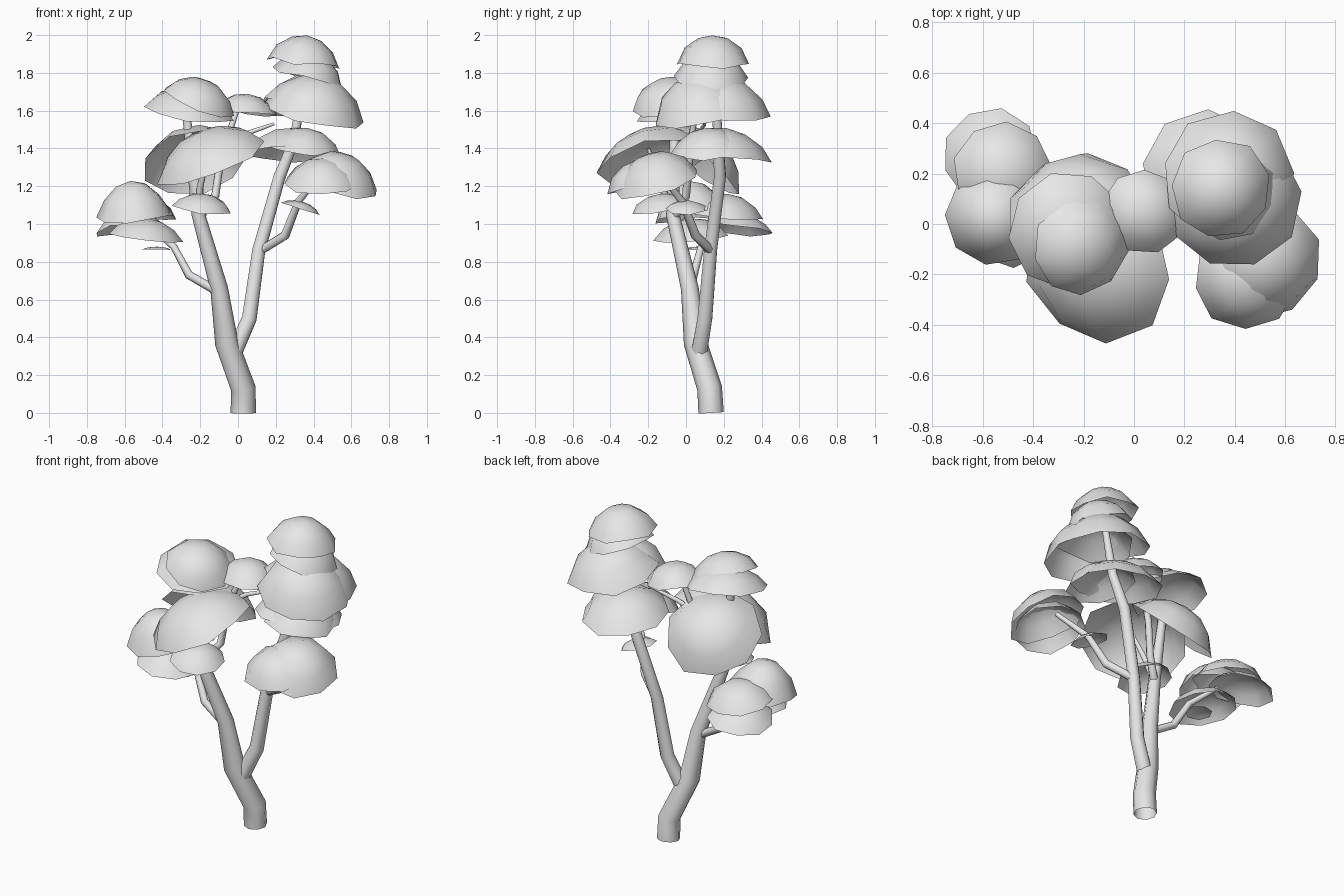
import bpy, bmesh, math, random
from mathutils import Vector, Matrix

random.seed(4)
cube = bpy.data.objects.get("Cube")
if cube:
    bpy.data.objects.remove(cube)

GREY = (0.8, 0.8, 0.8, 1)
mat = bpy.data.materials.new("plain_grey")
mat.use_nodes = True
mat.diffuse_color = GREY
bsdf = next(n for n in mat.node_tree.nodes if n.type == "BSDF_PRINCIPLED")
bsdf.inputs["Base Color"].default_value = GREY


def link_mesh(name, bm):
    mesh = bpy.data.meshes.new(name)
    bm.to_mesh(mesh)
    bm.free()
    mesh.materials.append(mat)
    mesh.polygons.foreach_set("use_smooth", [True] * len(mesh.polygons))
    obj = bpy.data.objects.new(name, mesh)
    bpy.context.scene.collection.objects.link(obj)


def canopy(name, center, radius, height, facing=(0, 0, 1), sides=9):
    """Open, thin shell: the upper cap of a coarse sphere, tilted to a direction."""
    bm = bmesh.new()
    bmesh.ops.create_uvsphere(bm, u_segments=sides, v_segments=8, radius=1)
    bmesh.ops.delete(bm, geom=[v for v in bm.verts if v.co.z < 0.3], context="VERTS")
    low = min(v.co.z for v in bm.verts)
    wide = max(v.co.xy.length for v in bm.verts)
    for v in bm.verts:
        rim = v.co.z < low + 0.01
        spread = radius / wide * random.uniform(0.96, 1.03)
        drop = random.uniform(-0.1, 0.1) * height if rim else 0
        v.co = (v.co.x * spread, v.co.y * spread,
                (v.co.z - low) / (1 - low) * height + drop)
    turn = Matrix.Rotation(random.uniform(0, math.tau), 4, "Z")
    tilt = Vector((0, 0, 1)).rotation_difference(Vector(facing)).to_matrix().to_4x4()
    bm.transform(Matrix.Translation(center) @ tilt @ turn)
    link_mesh(name, bm)


def branch(name, points):
    """Eight-sided tapering tube; each point is x, y, z, radius."""
    curve = bpy.data.curves.new(name, "CURVE")
    curve.dimensions = "3D"
    curve.bevel_depth = 1
    curve.bevel_resolution = 2
    spline = curve.splines.new("POLY")
    spline.points.add(len(points) - 1)
    for p, (x, y, z, r) in zip(spline.points, points):
        p.co = (x, y, z, 1)
        p.radius = r
    temp = bpy.data.objects.new(name + "_path", curve)
    bpy.context.scene.collection.objects.link(temp)
    bpy.context.view_layer.update()
    mesh = temp.evaluated_get(bpy.context.evaluated_depsgraph_get()).to_mesh()
    bm = bmesh.new()
    bm.from_mesh(mesh)
    bpy.data.objects.remove(temp)
    link_mesh(name, bm)


# Trunk and branches
branch("main_trunk", [(.028, .133, 0, .067), (.028, .125, .13, .066), (-.06, .05, .37, .062),
                      (-.1, .02, .66, .047), (-.21, -.07, 1.05, .036), (-.27, -.06, 1.55, .022)])
branch("second_trunk", [(-.02, .07, .32, .045), (.06, .1, .5, .042), (.11, .13, .86, .037),
                        (.22, .18, 1.25, .034), (.3, .17, 1.45, .028), (.35, .15, 1.8, .018)])
branch("right_branch", [(.12, .13, .86, .024), (.25, .05, .94, .025),
                        (.32, -.02, 1.12, .02), (.45, -.15, 1.28, .014)])
branch("left_branch", [(-.12, .02, .65, .024), (-.26, .04, .73, .023),
                       (-.34, .08, .88, .019), (-.48, .16, 1.0, .013)])
branch("middle_branch", [(-.2, -.06, 1.04, .024), (-.12, .0, 1.15, .022),
                         (-.09, .02, 1.36, .02), (.0, .05, 1.62, .014)])
branch("side_twig", [(-.09, .02, 1.4, .016), (.02, .06, 1.47, .014), (.19, .1, 1.53, .008)])
branch("front_twig", [(-.21, -.07, 1.05, .022), (-.2, -.13, 1.2, .018), (-.15, -.2, 1.4, .01)])

# Tall right-hand crown
canopy("crown_top", (.345, .14, 1.85), .2, .15, (.15, 0, 1))
canopy("crown_upper", (.37, .13, 1.77), .2, .14, (.25, 0, 1))
canopy("crown_broad_front", (.4, .08, 1.59), .27, .2, (.22, -.2, 1))
canopy("crown_broad_back", (.38, .18, 1.6), .27, .19, (.15, .18, 1))
canopy("crown_lower", (.29, .19, 1.36), .26, .15, (.03, .15, 1))
canopy("crown_lower_front", (.35, .12, 1.38), .21, .13, (.15, -.1, 1))

# Low right-hand clump
canopy("right_clump_outer", (.52, -.15, 1.22), .23, .16, (.28, -.3, 1))
canopy("right_clump_inner", (.445, -.22, 1.21), .21, .14, (0, -.25, 1))
canopy("right_small_leaf", (.33, 0, 1.08), .11, .04, (.3, 0, 1), 7)

# Centre and left-hand crown
canopy("centre_tuft", (.04, .05, 1.59), .17, .1, (.12, 0, 1))
canopy("left_crown_top", (-.21, -.09, 1.65), .2, .12, (.38, -.22, 1))
canopy("left_crown_lower", (-.26, -.02, 1.59), .24, .13, (.15, -.22, 1))
canopy("front_broad", (-.14, -.17, 1.33), .31, .17, (-.4, -.25, 1))
canopy("back_broad", (-.23, .06, 1.33), .28, .16, (-.22, .75, 1))
canopy("front_small", (-.19, -.13, 1.08), .16, .08, (.1, -.15, 1))

# Far left clump
canopy("left_clump_front", (-.55, .03, 1.04), .2, .19, (-.1, -.1, 1))
canopy("left_clump_middle", (-.52, .21, 1.04), .2, .12, (.1, .1, 1))
canopy("left_clump_back", (-.57, .27, .97), .19, .09, (-.1, .15, 1))
canopy("left_clump_low", (-.49, .03, .93), .2, .1, (.1, -.05, 1))
canopy("left_small_leaf", (-.43, .06, .865), .08, .015, (0, 0, 1), 7)
